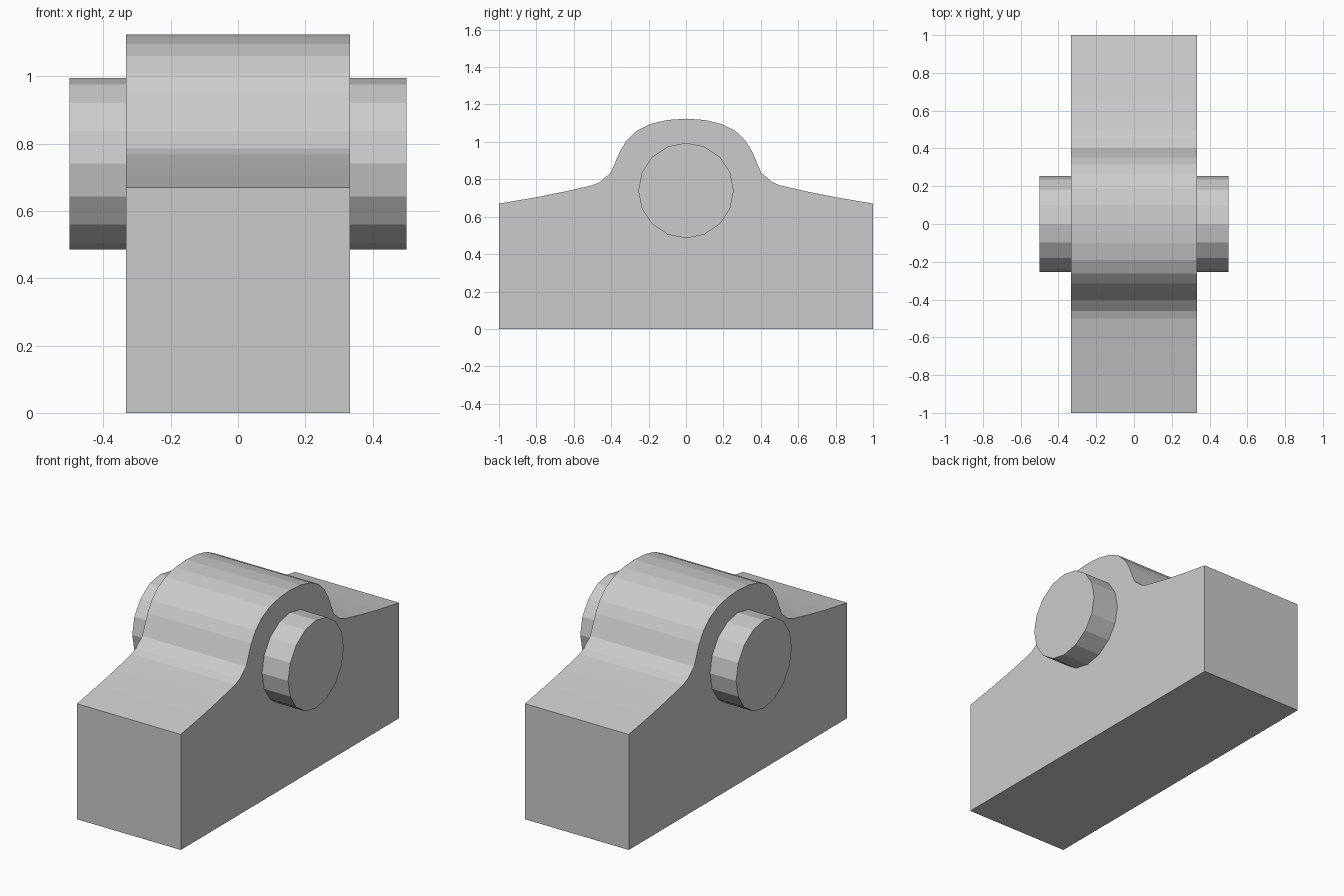
import bpy, bmesh
from math import sin, cos, pi

if "Cube" in bpy.data.objects:
    bpy.data.objects.remove(bpy.data.objects["Cube"])


def extrude_x(name, outline, half_width):
    """Solid made by sweeping a (y, z) outline along x, centred on x = 0."""
    bm = bmesh.new()
    face = bm.faces.new([bm.verts.new((-half_width, y, z)) for y, z in outline])
    swept = bmesh.ops.extrude_face_region(bm, geom=[face])["geom"]
    bmesh.ops.translate(bm, vec=(2 * half_width, 0, 0),
                        verts=[v for v in swept if isinstance(v, bmesh.types.BMVert)])
    bmesh.ops.recalc_face_normals(bm, faces=bm.faces)
    mesh = bpy.data.meshes.new(name)
    bm.to_mesh(mesh)
    bm.free()
    obj = bpy.data.objects.new(name, mesh)
    bpy.context.collection.objects.link(obj)
    return obj


# Housing: half profile from base corner up to the crown, mirrored in y
half = [(1, 0), (1, 0.67), (0.80, 0.704), (0.645, 0.735), (0.50, 0.768),
        (0.46, 0.785), (0.402, 0.835), (0.38, 0.887), (0.353, 0.95),
        (0.315, 1.01), (0.262, 1.06), (0.19, 1.096), (0.10, 1.117)]
profile = half + [(0, 1.124)] + [(-y, z) for y, z in reversed(half)]
extrude_x("bearing_housing", profile, 0.333)

# Sixteen-sided pin passing through the housing
circle = [(0.255 * sin(i * pi / 8), 0.74 + 0.255 * cos(i * pi / 8)) for i in range(16)]
extrude_x("axle_pin", circle, 0.5)
